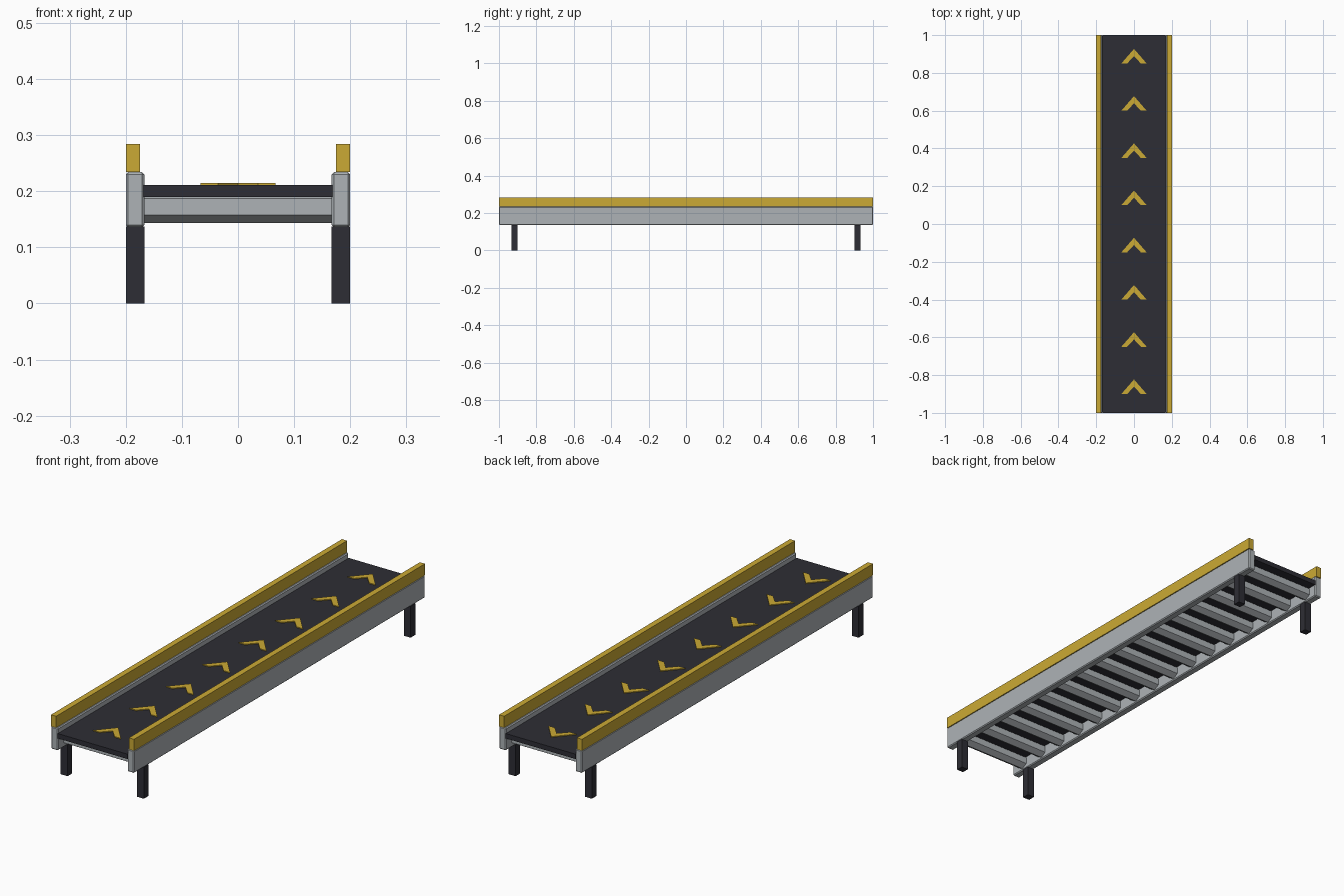
import bpy, bmesh, math
from mathutils import Matrix

cube = bpy.data.objects.get("Cube")
if cube:
    bpy.data.objects.remove(cube, do_unlink=True)


def material(name, color):
    m = bpy.data.materials.new(name)
    m.use_nodes = True
    m.diffuse_color = (*color, 1)
    m.node_tree.nodes["Principled BSDF"].inputs["Base Color"].default_value = (*color, 1)
    return m


steel = material("steel grey", (0.42, 0.45, 0.47))
rubber = material("dark rubber", (0.027, 0.027, 0.035))
yellow = material("safety yellow", (0.60, 0.40, 0.035))


def finish(name, bm, mat):
    bmesh.ops.recalc_face_normals(bm, faces=bm.faces)
    mesh = bpy.data.meshes.new(name)
    bm.to_mesh(mesh)
    bm.free()
    mesh.materials.append(mat)
    obj = bpy.data.objects.new(name, mesh)
    bpy.context.collection.objects.link(obj)
    return obj


def box(name, low, high, mat, bevel=0):
    bm = bmesh.new()
    size = [h - l for l, h in zip(low, high)]
    mid = [(h + l) / 2 for l, h in zip(low, high)]
    bmesh.ops.create_cube(bm, size=1, matrix=Matrix.Translation(mid) @ Matrix.Diagonal((*size, 1)))
    obj = finish(name, bm, mat)
    if bevel:
        mod = obj.modifiers.new("Bevel", "BEVEL")
        mod.width = bevel
        mod.segments = 1
    return obj


# Belt bed
box("belt", (-0.168, -1, 0.19), (0.168, 1, 0.211), rubber)

# Side frames, guard rails and legs, mirrored left and right
for side, sign in (("left", 1), ("right", -1)):
    def side_box(name, x0, x1, y0, y1, z0, z1, mat, bevel=0):
        a, b = sorted((sign * x0, sign * x1))
        box(f"{side}_{name}", (a, y0, z0), (b, y1, z1), mat, bevel)

    side_box("frame", 0.167, 0.2, -1, 1, 0.136, 0.234, steel, 0.004)
    side_box("guard_rail", 0.175, 0.2, -1, 1, 0.234, 0.284, yellow)
    for end, y in (("front", -0.917), ("back", 0.917)):
        side_box(f"{end}_leg", 0.167, 0.2, y - 0.016, y + 0.016, 0, 0.137, rubber)

# Six-sided rollers under the belt
ROLLERS = 16
for i in range(ROLLERS):
    y = -0.9375 + i * 1.875 / (ROLLERS - 1)
    bm = bmesh.new()
    place = Matrix.Translation((0, y, 0.172)) @ Matrix.Rotation(math.pi / 2, 4, "Y")
    place = place @ Matrix.Rotation(math.pi / 2, 4, "Z")
    bmesh.ops.create_cone(bm, cap_ends=True, segments=6, radius1=0.029,
                          radius2=0.029, depth=0.34, matrix=place)
    finish(f"roller_{i + 1}", bm, steel)

# Direction chevrons on the belt
CHEVRON = [(0, 0.052), (-0.067, -0.025), (-0.036, -0.025),
           (0, 0.014), (0.036, -0.025), (0.067, -0.025)]
for i in range(8):
    y = -0.875 + i * 0.25
    bm = bmesh.new()
    face = bm.faces.new([bm.verts.new((px, y + py, 0.2105)) for px, py in CHEVRON])
    top = bmesh.ops.extrude_face_region(bm, geom=[face])
    verts = [v for v in top["geom"] if isinstance(v, bmesh.types.BMVert)]
    bmesh.ops.translate(bm, verts=verts, vec=(0, 0, 0.004))
    finish(f"chevron_{i + 1}", bm, yellow)
